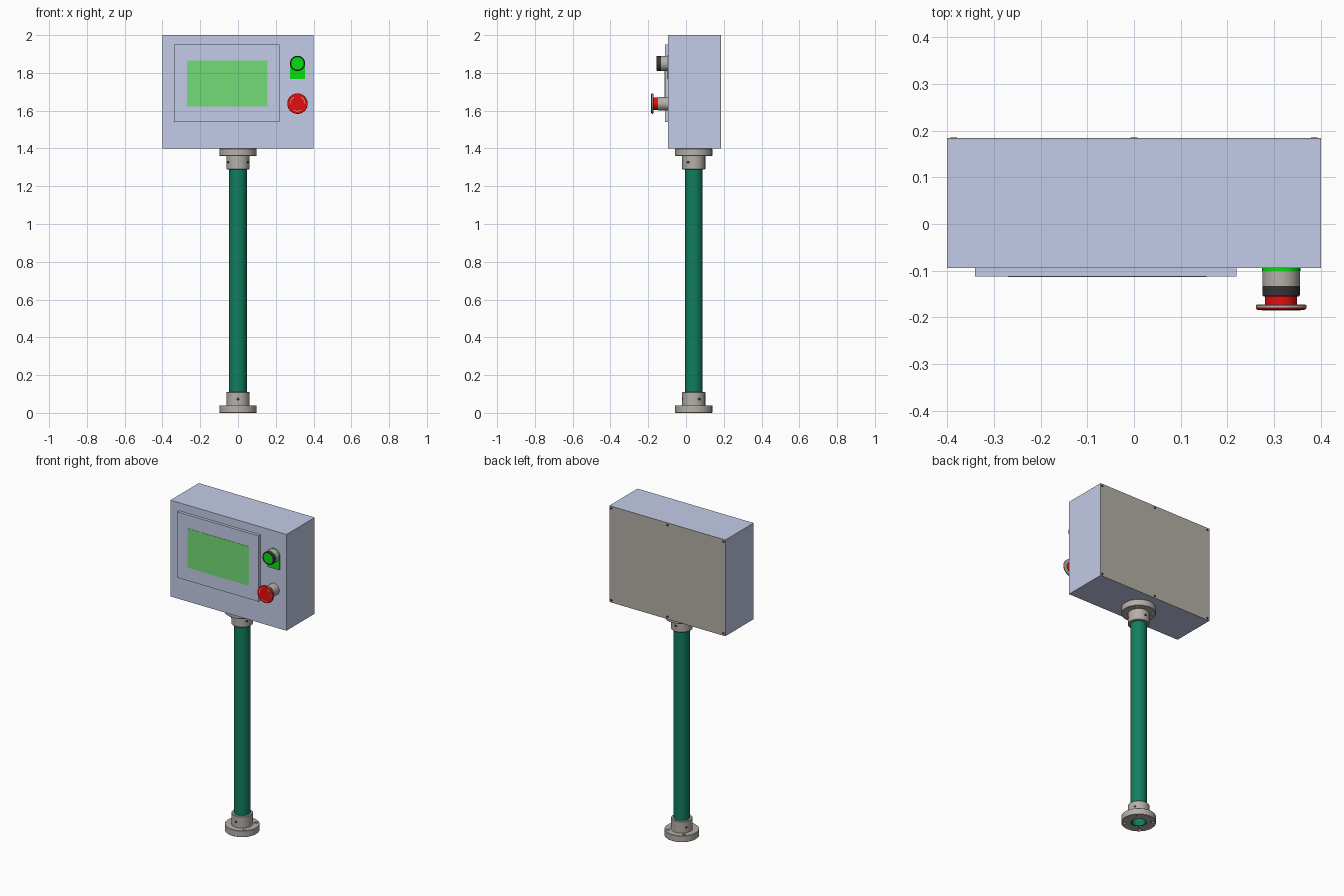
import bpy, bmesh, math
from mathutils import Matrix, Vector

if "Cube" in bpy.data.objects:
    bpy.data.objects.remove(bpy.data.objects["Cube"])


def material(name, rgb):
    m = bpy.data.materials.new(name)
    m.diffuse_color = (*rgb, 1)
    m.use_nodes = True
    m.node_tree.nodes["Principled BSDF"].inputs["Base Color"].default_value = m.diffuse_color
    return m


BOX = material("pale blue paint", (0.553, 0.604, 0.807))
GREY = material("warm grey metal", (0.46, 0.434, 0.393))
TEAL = material("teal paint", (0.005, 0.21, 0.115))
GREEN = material("bright green", (0.003, 0.72, 0.005))
SCREEN = material("screen green", (0.17, 0.72, 0.18))
RED = material("red plastic", (0.80, 0.004, 0.004))
DARK = material("dark plastic", (0.035, 0.035, 0.038))
PALE = material("light grey marking", (0.6, 0.6, 0.6))

PY = 0.041                                  # post centre in y
TURN = Matrix.Rotation(math.pi / 2, 4, 'X')  # local z becomes -y


def finish(bm, name, mats, smooth=True):
    bmesh.ops.recalc_face_normals(bm, faces=bm.faces)
    me = bpy.data.meshes.new(name)
    bm.to_mesh(me)
    bm.free()
    for m in mats:
        me.materials.append(m)
    ob = bpy.data.objects.new(name, me)
    bpy.context.collection.objects.link(ob)
    if smooth:
        bpy.ops.object.select_all(action='DESELECT')
        ob.select_set(True)
        bpy.context.view_layer.objects.active = ob
        bpy.ops.object.shade_smooth_by_angle(angle=math.radians(30))
    return ob


def box(name, mat, x0, x1, y0, y1, z0, z1):
    bm = bmesh.new()
    size = Vector((x1 - x0, y1 - y0, z1 - z0))
    mid = Vector((x0 + x1, y0 + y1, z0 + z1)) / 2
    bmesh.ops.create_cube(bm, size=1, matrix=Matrix.Translation(mid) @ Matrix.Diagonal((*size, 1)))
    return finish(bm, name, [mat], False)


def lathe(name, mat, profile, matrix, closed=False, n=48):
    """Revolve (radius, height) points about local z; closed makes a ring."""
    bm = bmesh.new()
    rings = [[bm.verts.new((r * math.cos(2 * math.pi * i / n), r * math.sin(2 * math.pi * i / n), h))
              for i in range(n)] for r, h in profile]
    pairs = list(zip(rings, rings[1:]))
    if closed:
        pairs.append((rings[-1], rings[0]))
    else:
        bm.faces.new(rings[0])
        bm.faces.new(rings[-1])
    for a, b in pairs:
        for i in range(n):
            j = (i + 1) % n
            bm.faces.new((a[i], a[j], b[j], b[i]))
    bm.transform(matrix)
    return finish(bm, name, [mat])


def prism(name, mat, outline, depth, matrix):
    """Extrude a flat local xy outline along local z."""
    bm = bmesh.new()
    f = bm.faces.new([bm.verts.new((x, y, 0)) for x, y in outline])
    top = bmesh.ops.extrude_face_region(bm, geom=[f])
    bmesh.ops.translate(bm, vec=(0, 0, depth),
                        verts=[v for v in top['geom'] if isinstance(v, bmesh.types.BMVert)])
    bm.transform(matrix)
    return finish(bm, name, [mat], False)


def facing(x, y, z):
    return Matrix.Translation((x, y, z)) @ TURN


# Cabinet, back cover and its screws
box("cabinet", BOX, -0.4, 0.4, -0.094, 0.181, 1.4, 2.0)
box("back_cover", GREY, -0.4, 0.4, 0.181, 0.184, 1.4, 2.0)
for x in (-0.386, 0, 0.386):
    for z in (1.414, 1.986):
        lathe("cover_screw", DARK, [(0.007, 0), (0.007, 0.003)], facing(x, 0.1855, z), n=16)

# Display panel and screen
box("display_panel", BOX, -0.34, 0.22, -0.112, -0.094, 1.54, 1.95)
box("screen", SCREEN, -0.27, 0.155, -0.1135, -0.111, 1.622, 1.866)

# Hollow post
lathe("post", TEAL, [(0.039, 0.004), (0.047, 0.004), (0.047, 1.396), (0.039, 1.396)],
      Matrix.Translation((0, PY, 0)), closed=True)

# Flanged collars at both ends, with bolt holes
FLANGE = [(0.0465, 0), (0.096, 0), (0.098, 0.002), (0.098, 0.038), (0.096, 0.04),
          (0.061, 0.04), (0.061, 0.108), (0.058, 0.111), (0.0465, 0.111)]
for label, base, sign, first in (("bottom", 0, 1, -90), ("top", 1.4, -1, -30)):
    collar = lathe(label + "_flange", GREY, [(r, base + sign * h) for r, h in FLANGE],
                   Matrix.Translation((0, PY, 0)), closed=True)
    for k in range(4):
        a = math.radians(45 + 90 * k)
        spot = Matrix.Translation((0.079 * math.cos(a), PY + 0.079 * math.sin(a), base))
        cutter = lathe("hole_cutter", GREY, [(0.009, -0.06), (0.009, 0.06)], spot, n=16)
        cutter.hide_render = True
        cutter.hide_set(True)
        mod = collar.modifiers.new("bolt_hole", 'BOOLEAN')
        mod.operation = 'DIFFERENCE'
        mod.solver = 'EXACT'
        mod.object = cutter
    # Set screws around the collar
    for k in range(3):
        a = math.radians(first + 120 * k)
        m = (Matrix.Translation((0, PY, base + sign * 0.073)) @ Matrix.Rotation(a, 4, 'Z')
             @ Matrix.Rotation(math.pi / 2, 4, 'Y'))
        lathe("set_screw", DARK, [(0.008, 0.055), (0.008, 0.0615)], m, n=16)

# Start button with arched label plate
BX, BZ = 0.315, 1.85
arch = [(0.041 * math.cos(math.pi * i / 20), 0.041 * math.sin(math.pi * i / 20)) for i in range(21)]
prism("start_label", GREEN, arch + [(-0.041, -0.082), (0.041, -0.082)], 0.008, facing(BX, -0.093, BZ))
start = facing(BX, -0.1, BZ)
lathe("start_button_body", GREY, [(0.04, 0), (0.04, 0.033)], start)
lathe("start_button_bezel", DARK, [(0.033, 0.033), (0.04, 0.033), (0.04, 0.052), (0.038, 0.055),
                                   (0.033, 0.055)], start, closed=True)
lathe("start_button_cap", GREEN, [(0.034, 0.033), (0.034, 0.052), (0.031, 0.054)], start)

# Emergency stop button
stop = facing(BX, -0.094, 1.637)
lathe("stop_button_body", GREY, [(0.036, 0), (0.036, 0.054)], stop)
lathe("stop_button_neck", RED, [(0.034, 0.054), (0.034, 0.08)], stop)
lathe("stop_button_rim", GREY, [(0.051, 0.078), (0.054, 0.08), (0.054, 0.085)], stop)
lathe("stop_button_cap", RED, [(0.054, 0.085), (0.053, 0.088), (0.05, 0.09)], stop)

# Curved turn marks on the stop button
for k in range(3):
    angs = [math.radians(120 * k + 10 * i) for i in range(7)]
    arc = [(0.041 * math.cos(a), 0.041 * math.sin(a)) for a in angs]
    arc += [(0.038 * math.cos(a), 0.038 * math.sin(a)) for a in reversed(angs)]
    prism("turn_mark", PALE, arc, 0.001, stop @ Matrix.Translation((0, 0, 0.0898)))
